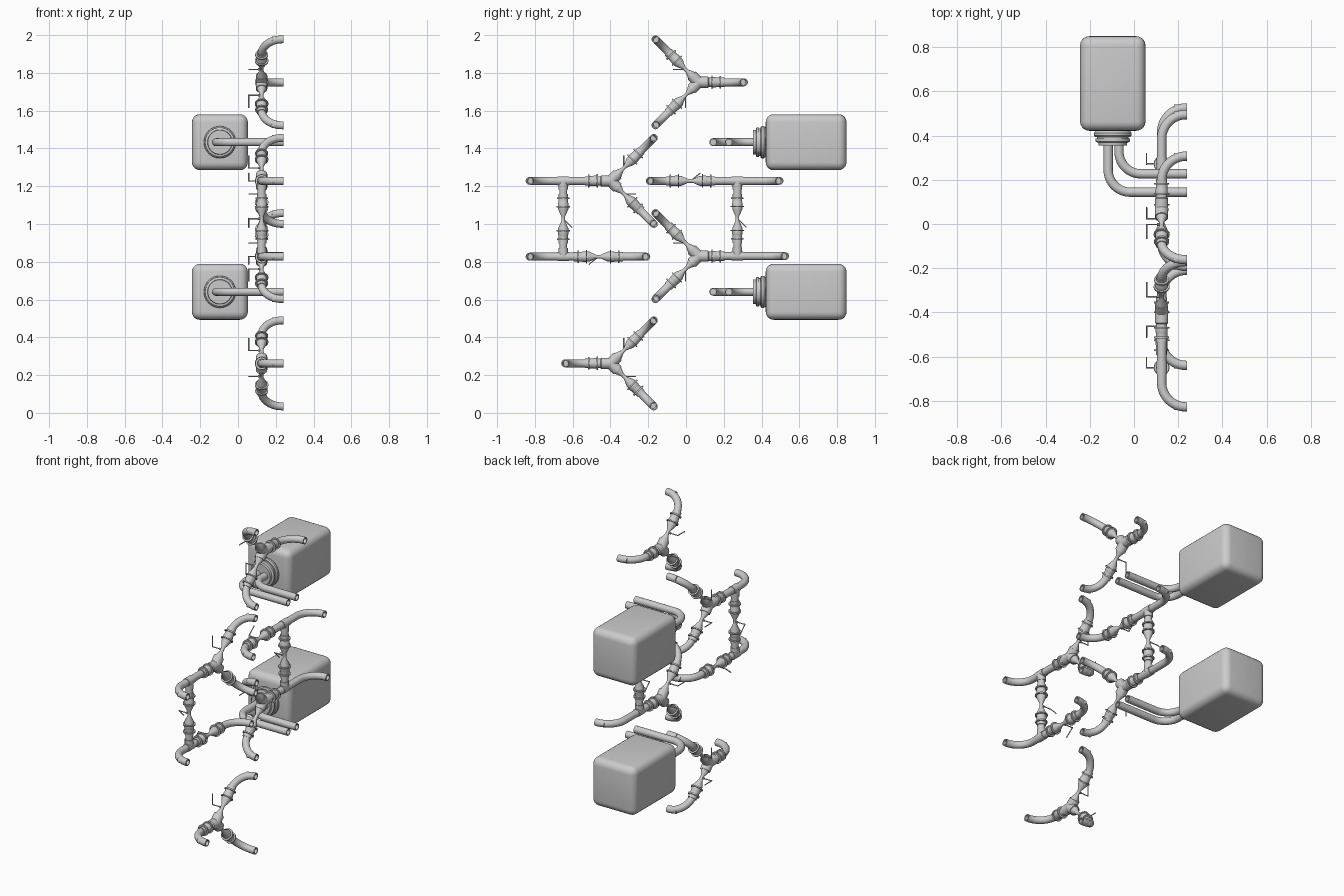
import bpy, bmesh, math
from mathutils import Vector as V

if "Cube" in bpy.data.objects:
    bpy.data.objects.remove(bpy.data.objects["Cube"])

PX, END, R, BEND = 0.125, 0.24, 0.021, 0.11   # pipe plane, open end x, pipe radius, bend radius
XA = V((1, 0, 0))


def finish(name, bm):
    bmesh.ops.recalc_face_normals(bm, faces=bm.faces)
    me = bpy.data.meshes.new(name)
    bm.to_mesh(me)
    bm.free()
    me.shade_smooth()
    me.set_sharp_from_angle(angle=math.radians(35))
    ob = bpy.data.objects.new(name, me)
    bpy.context.collection.objects.link(ob)
    return ob


def sweep(name, stations, n, sides=20):
    """Skin circles placed at (point, tangent, radius); n is normal to the path plane."""
    bm = bmesh.new()
    rings = []
    for p, t, r in stations:
        b = t.cross(n).normalized()
        rings.append([bm.verts.new(p + r * (math.cos(a) * n + math.sin(a) * b))
                      for a in (2 * math.pi * i / sides for i in range(sides))])
    for A, B in zip(rings, rings[1:]):
        for i in range(sides):
            j = (i + 1) % sides
            bm.faces.new((A[i], A[j], B[j], B[i]))
    bm.faces.new(rings[0])
    bm.faces.new(rings[-1])
    return finish(name, bm)


def lathe(name, p, d, profile, sides=20):
    """Revolve (distance, radius) pairs about the axis p + s*d."""
    n = d.orthogonal().normalized()
    return sweep(name, [(p + d * s, d, r) for s, r in profile], n, sides)


def bent_pipe(name, p, d, corner, out, length, rb=BEND):
    """Pipe from p along d, turning at 'corner' distance to direction out, with an open end."""
    c = p + d * (corner - rb) + out * rb
    st = [(p, d, R)]
    for i in range(13):
        a = math.pi / 2 * i / 12
        st.append((c + rb * (math.sin(a) * d - math.cos(a) * out),
                   math.cos(a) * d + math.sin(a) * out, R))
    e = p + d * corner + out * length
    st += [(e, out, R), (e, out, 0.015), (e - out * 0.06, out, 0.015)]
    return sweep(name, st, d.cross(out).normalized())


def P(y, z):
    return V((PX, y, z))


def D(y, z):
    return V((0, y, z)).normalized()


def run(name, p, d, length):
    bent_pipe(name, p, d, length, XA, END - PX)


def collar(name, p, d):
    # threaded sleeve with two raised rings
    lathe(name, p, d, [(0, .02), (0, .036), (.007, .036), (.007, .028), (.022, .028), (.026, .026),
                       (.044, .026), (.044, .034), (.052, .034), (.052, .025), (.07, .025), (.07, .02)])


def valve(name, p, d, lever, hub_side=True):
    # hourglass body, collars and thin L-shaped handle
    w = .05
    lathe(name + "_body", p, d, [(-.06, .02), (-.06, .027), (-w, .027), (-.012, .010), (.012, .010),
                                 (w, .027), (.06, .027), (.06, .02)])
    collar(name + "_collar", p + d * .06, d)
    if hub_side:
        collar(name + "_collar_back", p - d * .06, -d)
    tip = p - XA * .068
    lathe(name + "_stem", p, -XA, [(0, .006), (.02, .006), (.02, .003), (.07, .003)], 8)
    lathe(name + "_lever", tip, lever, [(-.003, .003), (.066, .003)], 8)


def hub(name, y, z, side, length):
    # three-way junction: two valved diagonal arms and one plain arm toward 'side'
    p = P(y, z)
    bm = bmesh.new()
    bmesh.ops.create_uvsphere(bm, u_segments=20, v_segments=12, radius=.031)
    bmesh.ops.translate(bm, verts=bm.verts, vec=p)
    finish(name + "_core", bm)
    levers = {1: D(-1, 0), -1: D(0, -1)} if side > 0 else {1: D(0, 1), -1: D(1, 0)}
    for up in (1, -1):
        d = D(-side, up)
        tag = name + ("_upper" if up > 0 else "_lower")
        lathe(tag + "_branch", p, d, [(0, .03), (.05, .03), (.05, .02)])
        valve(tag + "_valve", p + d * .097, d, levers[up], False)
        # the elbow end sits about 0.23 away in both y and z
        run(tag + "_pipe", p + d * .15, d, .322 - .15)
    d = D(side, 0)
    lathe(name + "_side_branch", p, d, [(0, .03), (.05, .03), (.055, .025), (.07, .025)])
    collar(name + "_side_collar", p + d * .068, d)
    run(name + "_side_pipe", p + d * .05, d, length - .05)


def bridge(name, y, z0, z1, lever):
    # vertical connecting pipe with central valve and tee at each end
    for z, s in ((z0, 1), (z1, -1)):
        p, d = P(y, z), D(0, s)
        lathe(name + "_tee_stub", p, d, [(0, .025), (.045, .025), (.045, R), (.15, R)])
        lathe(name + "_tee_sleeve", p, D(1, 0), [(-.03, .02), (-.03, .024), (.03, .024), (.03, .02)])
    valve(name + "_valve", P(y, (z0 + z1) / 2), D(0, 1), lever)


def valved_run(name, y, z, left, right, lever):
    p = P(y, z)
    valve(name + "_valve", p, D(1, 0), lever)
    run(name + "_left_pipe", p + D(-1, 0) * .06, D(-1, 0), y - left - .06)
    run(name + "_right_pipe", p + D(1, 0) * .06, D(1, 0), right - y - .06)


# Pipe network
hub("top_junction", .066, 1.75, 1, .241)
hub("left_junction", -.398, 1.228, -1, .430)
hub("right_junction", .066, .83, 1, .459)
hub("bottom_junction", -.398, .262, -1, .242)
valved_run("upper_run", .024, 1.228, -.192, .495, D(1, .8))
valved_run("lower_run", -.463, .827, -.828, -.21, D(-1, -.8))
bridge("left_bridge", -.65, .827, 1.228, D(1, -1))
bridge("right_bridge", .272, .83, 1.228, D(1, -1))

# Tanks with ribbed neck and two outlet pipes
for name, z in (("upper_tank", 1.433), ("lower_tank", .641)):
    bm = bmesh.new()
    bmesh.ops.create_cube(bm, size=1)
    bmesh.ops.scale(bm, verts=bm.verts, vec=(.296, .428, .296))
    bmesh.ops.bevel(bm, geom=bm.edges[:], offset=.042, segments=5, profile=.5, affect='EDGES')
    bmesh.ops.translate(bm, verts=bm.verts, vec=(-.096, .636, z))
    finish(name, bm)
    lathe(name + "_neck", V((-.096, .44, z)), V((0, -1, 0)),
          [(0, .072), (.02, .072), (.02, .079), (.028, .085), (.04, .085), (.046, .079), (.046, .072),
           (.054, .072), (.054, .078), (.066, .078), (.070, .072), (.070, .066), (.084, .064)], 32)
    for tag, x, y in (("outer", -.117, .144), ("inner", -.068, .227)):
        bent_pipe(name + "_" + tag + "_outlet", V((x, .37, z)), V((0, -1, 0)), .37 - y, XA, END - x, .1)
